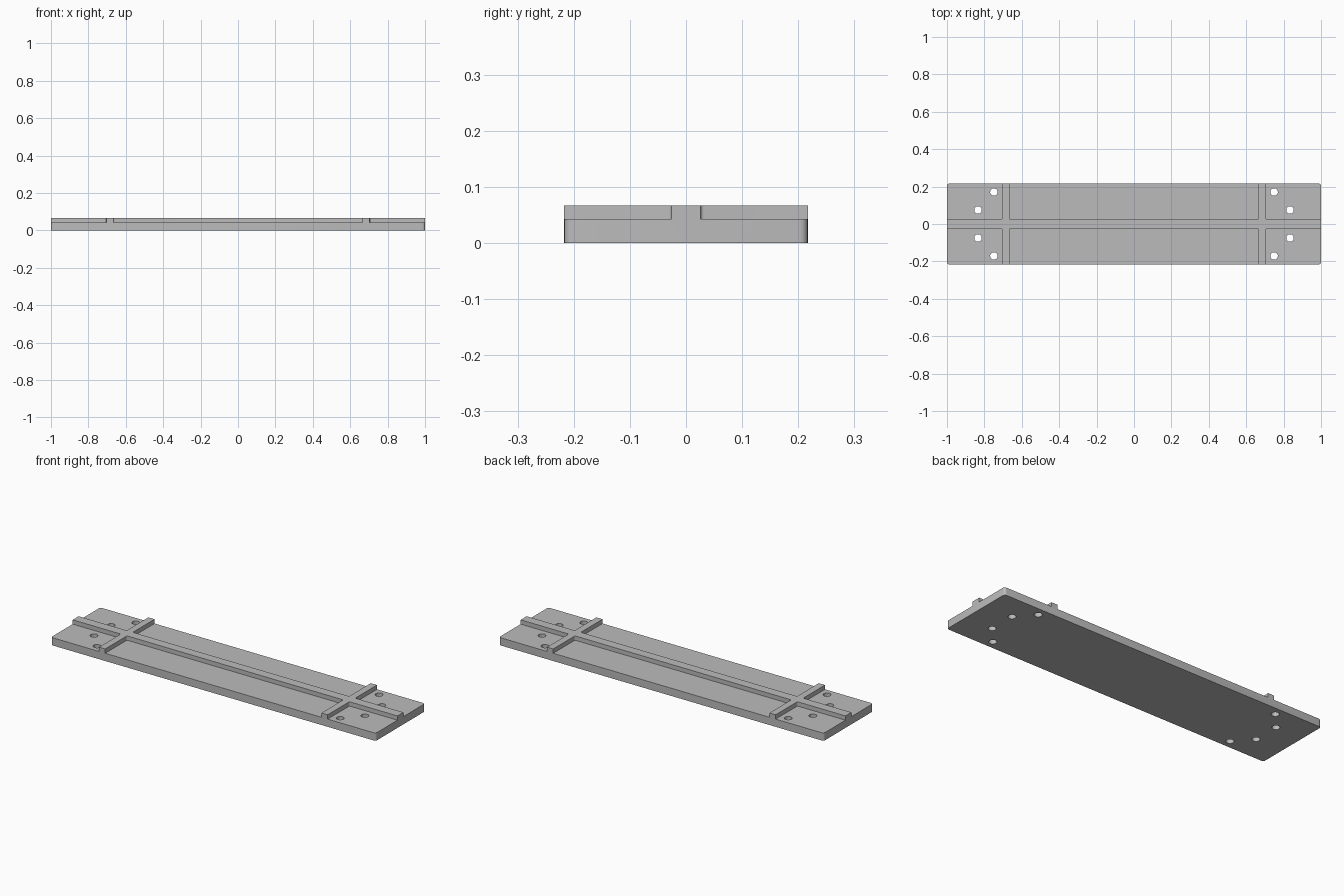
import bpy, bmesh, math
from mathutils import Matrix, Vector

cube = bpy.data.objects.get("Cube")
if cube:
    bpy.data.objects.remove(cube, do_unlink=True)

HALF_X, HALF_Y = 1.0, 0.217
PLATE_Z, TOP_Z = 0.043, 0.067
RIB_Y = 0.026                     # half width of the long rib
RIB_IN, RIB_OUT = 0.666, 0.704    # cross rib extents


def rounded_box(bm, lo, hi, radius):
    """Box with rounded vertical edges."""
    lo, hi = Vector(lo), Vector(hi)
    m = Matrix.Translation((lo + hi) / 2) @ Matrix.Diagonal((*(hi - lo), 1))
    verts = bmesh.ops.create_cube(bm, size=1, matrix=m)["verts"]
    edges = {e for v in verts for e in v.link_edges
             if abs(e.verts[0].co.z - e.verts[1].co.z) > 0.001}
    bmesh.ops.bevel(bm, geom=list(edges), offset=radius, segments=5,
                    profile=0.5, affect='EDGES')


def make_object(name, bm):
    bmesh.ops.recalc_face_normals(bm, faces=bm.faces)
    mesh = bpy.data.meshes.new(name)
    bm.to_mesh(mesh)
    bm.free()
    obj = bpy.data.objects.new(name, mesh)
    bpy.context.collection.objects.link(obj)
    return obj


# Solid block with rounded corners
bm = bmesh.new()
rounded_box(bm, (-HALF_X, -HALF_Y, 0), (HALF_X, HALF_Y, TOP_Z), 0.014)
plate = make_object("ribbed_plate", bm)

# Pockets that leave the long rib and the two cross ribs standing
bm = bmesh.new()
spans = [(-1.1, -RIB_OUT), (-RIB_IN, RIB_IN), (RIB_OUT, 1.1)]
for x0, x1 in spans:
    for y0, y1 in ((-0.3, -RIB_Y), (RIB_Y, 0.3)):
        rounded_box(bm, (x0, y0, PLATE_Z), (x1, y1, 0.1), 0.006)
pockets = make_object("pocket_cutter", bm)

# Bolt holes, mirrored to all four corners
bm = bmesh.new()
for x, y in ((0.749, 0.171), (0.834, 0.075)):
    for sx in (-1, 1):
        for sy in (-1, 1):
            bmesh.ops.create_cone(bm, cap_ends=True, segments=32, radius1=0.02,
                                  radius2=0.02, depth=0.3,
                                  matrix=Matrix.Translation((sx * x, sy * y, 0)))
holes = make_object("hole_cutter", bm)

# Cut, then remove the cutters
bpy.context.view_layer.objects.active = plate
plate.select_set(True)
for cutter in (pockets, holes):
    cutter.hide_render = True
    mod = plate.modifiers.new(cutter.name, 'BOOLEAN')
    mod.operation = 'DIFFERENCE'
    mod.solver = 'EXACT'
    mod.object = cutter
    bpy.ops.object.modifier_apply(modifier=mod.name)
    bpy.data.objects.remove(cutter, do_unlink=True)

# Plain grey metal
grey = bpy.data.materials.new("grey")
grey.use_nodes = True
colour = (0.5, 0.5, 0.5, 1)
grey.diffuse_color = colour
grey.node_tree.nodes["Principled BSDF"].inputs["Base Color"].default_value = colour
plate.data.materials.clear()
plate.data.materials.append(grey)
bpy.ops.object.shade_smooth_by_angle(angle=math.radians(30))
